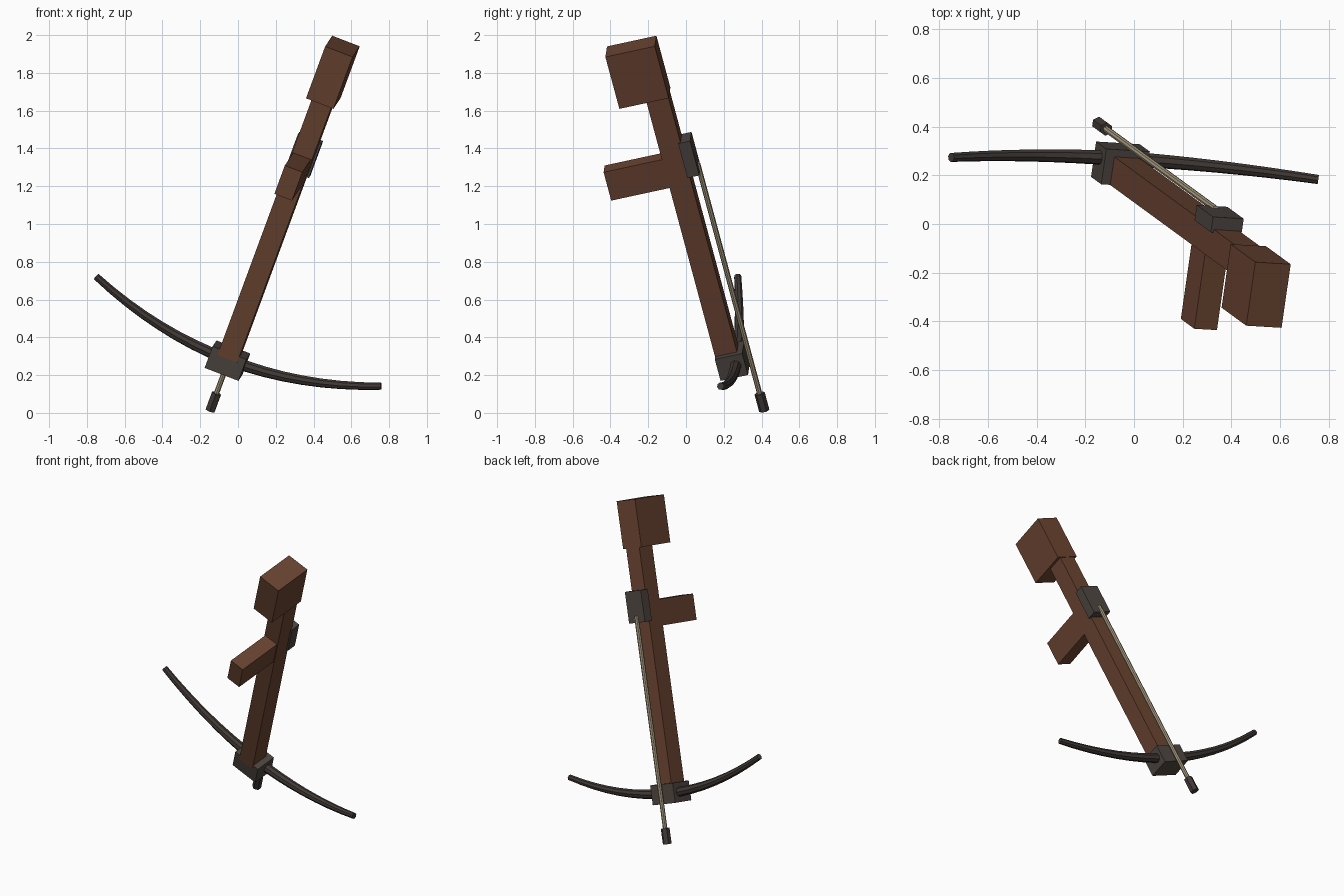
import bpy
import bmesh
from mathutils import Matrix, Vector

cube = bpy.data.objects.get("Cube")
if cube:
    bpy.data.objects.remove(cube, do_unlink=True)


def material(name, rgb):
    mat = bpy.data.materials.new(name)
    mat.use_nodes = True
    colour = (*rgb, 1.0)
    mat.diffuse_color = colour
    mat.node_tree.nodes["Principled BSDF"].inputs["Base Color"].default_value = colour
    return mat


WOOD = material("brown wood", (0.14, 0.056, 0.03))
METAL = material("grey metal", (0.073, 0.059, 0.051))
DARK = material("dark metal", (0.052, 0.042, 0.037))
PALE = material("pale wood", (0.37, 0.31, 0.205))

# Tilted frame of the weapon: side goes across the bow, axis runs up the stock
side = Vector((0.932, -0.056, -0.359)).normalized()
axis = Vector((0.336, -0.245, 0.909))
axis = (axis - side * axis.dot(side)).normalized()
back = axis.cross(side)
TILT = Matrix((side, back, axis)).transposed().to_4x4()
TILT = TILT @ Matrix.Translation((-0.165, 0, 0))


def finish(bm, name, mat):
    bmesh.ops.recalc_face_normals(bm, faces=bm.faces)
    mesh = bpy.data.meshes.new(name)
    bm.to_mesh(mesh)
    bm.free()
    mesh.materials.append(mat)
    obj = bpy.data.objects.new(name, mesh)
    obj.matrix_world = TILT
    bpy.context.collection.objects.link(obj)
    return obj


def block(name, width, y_range, z_range, mat):
    """Box centred across the stock, given its depth and length ranges."""
    bm = bmesh.new()
    size = (width, y_range[1] - y_range[0], z_range[1] - z_range[0])
    centre = Vector((0, sum(y_range) / 2, sum(z_range) / 2))
    bmesh.ops.create_cube(bm, size=1, matrix=Matrix.Translation(centre) @ Matrix.Diagonal((*size, 1)))
    return finish(bm, name, mat)


def rod(name, y, z_range, radius, sides, mat):
    """Prism running along the stock."""
    bm = bmesh.new()
    centre = Vector((0, y, sum(z_range) / 2))
    bmesh.ops.create_cone(bm, cap_ends=True, segments=sides, radius1=radius, radius2=radius,
                          depth=z_range[1] - z_range[0], matrix=Matrix.Translation(centre))
    return finish(bm, name, mat)


# Wooden body
block("stock", 0.112, (0.212, 0.332), (0.2, 1.75), WOOD)
block("butt", 0.156, (0.066, 0.336), (1.72, 2.022), WOOD)
block("grip", 0.1, (-0.108, 0.25), (1.215, 1.38), WOOD)

# Metal fittings
block("bow_mount", 0.192, (0.213, 0.363), (0.11, 0.235), METAL)
block("string_latch", 0.135, (0.32, 0.385), (1.255, 1.455), METAL)

# Bolt lying on the stock
rod("bolt_shaft", 0.383, (-0.06, 1.3), 0.014, 8, PALE)
rod("bolt_head", 0.383, (-0.14, -0.04), 0.028, 6, DARK)

# Bow: tapered octagonal tube swept along a shallow curve
bow = bpy.data.curves.new("bow", "CURVE")
bow.dimensions = "3D"
bow.bevel_depth = 0.032
bow.bevel_resolution = 2
bow.use_fill_caps = True
steps = 16
spline = bow.splines.new("POLY")
spline.points.add(steps)
for i, point in enumerate(spline.points):
    t = 2 * i / steps - 1
    point.co = (0.81 * t, 0.312, 0.172 + 0.166 * t * t, 1)
    point.radius = 1 - 0.4 * abs(t)
temp = bpy.data.objects.new("bow_path", bow)
bpy.context.collection.objects.link(temp)
bm = bmesh.new()
bm.from_mesh(temp.to_mesh())
temp.to_mesh_clear()
bpy.data.objects.remove(temp, do_unlink=True)
bmesh.ops.remove_doubles(bm, verts=bm.verts, dist=0.0005)
for face in bm.faces:
    face.smooth = False
finish(bm, "bow", DARK)
